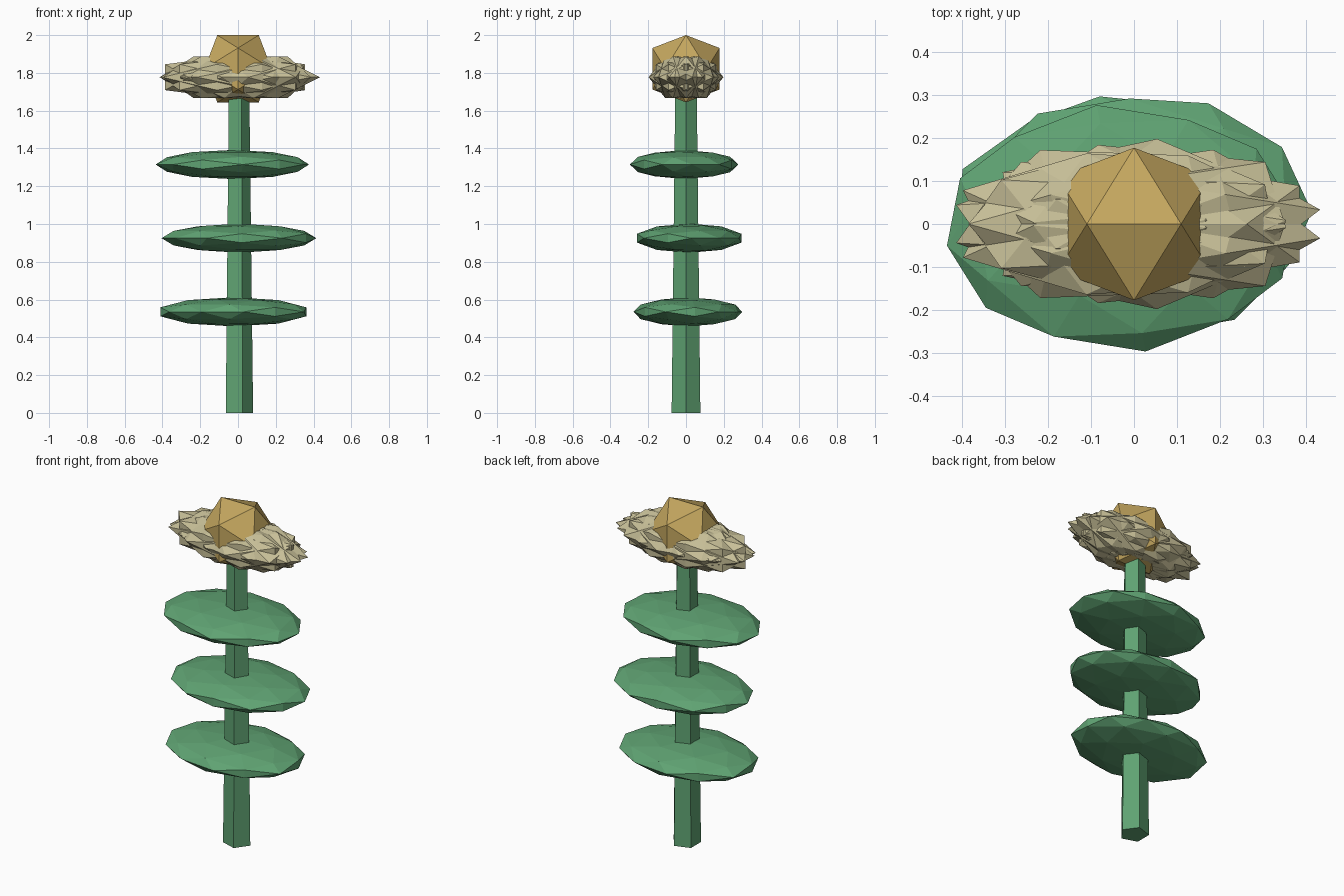
import bpy, bmesh
from math import cos, sin, pi, radians, sqrt
from mathutils import Vector, Matrix

if "Cube" in bpy.data.objects:
    bpy.data.objects.remove(bpy.data.objects["Cube"])

GOLD = (1 + sqrt(5)) / 2


def material(name, rgb):
    m = bpy.data.materials.new(name)
    m.diffuse_color = (*rgb, 1)
    m.use_nodes = True
    m.node_tree.nodes["Principled BSDF"].inputs["Base Color"].default_value = m.diffuse_color
    return m


def icosahedron(bm, centre, radii, turn=0.0, subdivide=False):
    """Icosahedron with an edge on top, turned about z, then stretched."""
    part = bmesh.new()
    for s in (-1, 1):
        for t in (-GOLD, GOLD):
            for p in ((s, 0, t), (0, t, s), (t, s, 0)):
                part.verts.new(Vector(p).normalized())
    bmesh.ops.convex_hull(part, input=part.verts[:])
    if subdivide:
        bmesh.ops.subdivide_edges(part, edges=part.edges[:], cuts=1, use_grid_fill=True)
        for v in part.verts:
            v.co.normalize()
    bmesh.ops.recalc_face_normals(part, faces=part.faces[:])
    part.transform(Matrix.Translation(centre) @ Matrix.Diagonal((*radii, 1))
                   @ Matrix.Rotation(turn, 4, 'Z'))
    mesh = bpy.data.meshes.new("part")
    part.to_mesh(mesh)
    part.free()
    bm.from_mesh(mesh)
    bpy.data.meshes.remove(mesh)


def finish(name, bm, mat):
    mesh = bpy.data.meshes.new(name)
    bm.to_mesh(mesh)
    bm.free()
    mesh.materials.append(mat)
    obj = bpy.data.objects.new(name, mesh)
    bpy.context.collection.objects.link(obj)
    return obj


green = material("leaf_green", (0.115, 0.365, 0.17))
straw = material("straw", (0.57, 0.52, 0.31))
amber = material("amber", (0.56, 0.39, 0.115))

# Stem: tapered five-sided post with a corner facing +x
bm = bmesh.new()
bmesh.ops.create_cone(bm, cap_ends=True, segments=5, radius1=0.08, radius2=0.06, depth=1.7,
                      matrix=Matrix.Translation((0, 0, 0.85)) @ Matrix.Rotation(-pi / 2, 4, 'Z'))
finish("stem", bm, green)

# Leaves: three flattened faceted discs, each turned a little differently
leaves = [("lower_leaf", (-0.025, 0.01, 0.535), 66),
          ("middle_leaf", (0.005, 0.017, 0.925), 34),
          ("upper_leaf", (-0.03, -0.01, 1.315), 8)]
for name, centre, turn in leaves:
    bm = bmesh.new()
    icosahedron(bm, centre, (0.41, 0.29, 0.077), radians(turn), subdivide=True)
    finish(name, bm, green)

# Ruff: overlapping petals in a tight ring, their tips forming the spiky rim
bm = bmesh.new()
PETALS = 14
for i in range(PETALS):
    a = 2 * pi * i / PETALS
    icosahedron(bm, (0.063 * cos(a), 0.03 * sin(a), 1.777), (0.38, 0.17, 0.13), 1.5 * a)
finish("petal_ruff", bm, straw)

# Flower head
bm = bmesh.new()
icosahedron(bm, (0, 0, 1.822), (0.209, 0.209, 0.209))
finish("flower_head", bm, amber)
